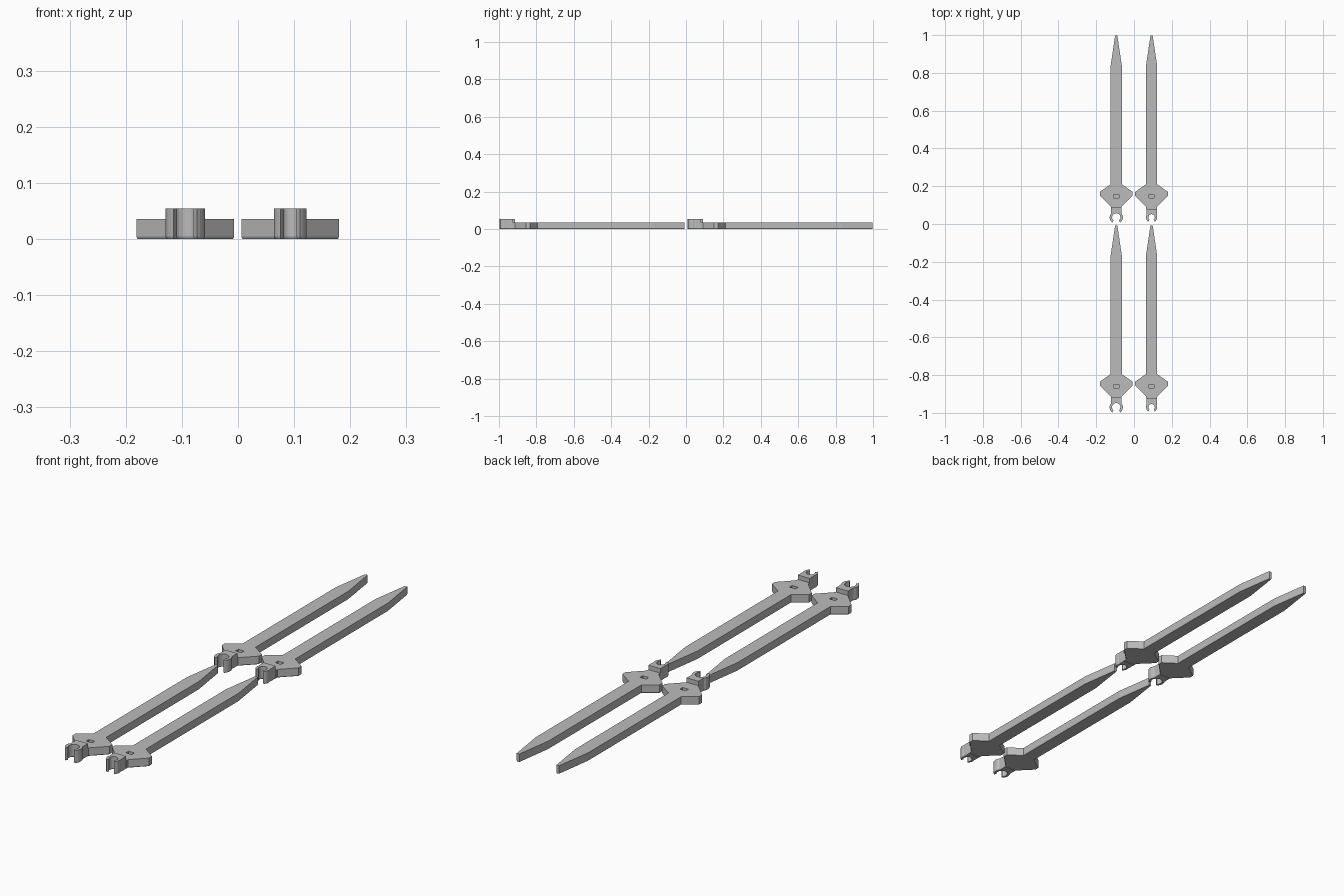
import bpy, bmesh
from math import sin, cos, radians
from mathutils import Vector

if "Cube" in bpy.data.objects:
    bpy.data.objects.remove(bpy.data.objects["Cube"])

grey = bpy.data.materials.new("plain grey plastic")
grey.use_nodes = True
grey.diffuse_color = (0.5, 0.5, 0.5, 1)
grey.node_tree.nodes["Principled BSDF"].inputs["Base Color"].default_value = (0.5, 0.5, 0.5, 1)

CHAMFER = 0.004


def prism(name, half, height, origin):
    """Mirror a half outline across x = 0, extrude it and chamfer its underside."""
    outline = half + [(-x, y) for x, y in reversed(half) if x > 1e-5]
    bm = bmesh.new()
    base = bm.faces.new([bm.verts.new((x, y, CHAMFER)) for x, y in outline])
    top = bmesh.ops.extrude_face_region(bm, geom=[base], use_keep_orig=True)["geom"]
    moved = [v for v in top if isinstance(v, bmesh.types.BMVert)]
    bmesh.ops.translate(bm, verts=moved, vec=(0, 0, height - CHAMFER))
    bmesh.ops.recalc_face_normals(bm, faces=bm.faces[:])
    bottom = min(bm.faces, key=lambda f: f.calc_center_median().z)
    bmesh.ops.inset_region(bm, faces=[bottom], thickness=0.002, depth=0)
    bmesh.ops.translate(bm, verts=bottom.verts[:], vec=(0, 0, -CHAMFER))
    mesh = bpy.data.meshes.new(name)
    bm.to_mesh(mesh)
    bm.free()
    mesh.materials.append(grey)
    obj = bpy.data.objects.new(name, mesh)
    obj.location = origin
    bpy.context.collection.objects.link(obj)
    return obj


def arc(radius, centre_y, start, end, steps):
    angles = [radians(start + (end - start) * i / steps) for i in range(steps + 1)]
    return [(radius * cos(a), centre_y + radius * sin(a)) for a in angles]


def stake(label, origin, clip_radius, hole_radius, clip_end):
    # Pointed blade with a wide lozenge shoulder
    blade = prism(label + "_blade",
                  [(0.029, clip_end), (0.029, 0.09), (0.087, 0.148), (0.087, 0.168),
                   (0.03, 0.208), (0.03, 0.833), (0.006, 0.995)], 0.035, origin)

    # Small pocket sunk in the shoulder
    bpy.ops.mesh.primitive_cube_add(size=1, location=Vector(origin) + Vector((0, 0.145, 0.035)))
    cutter = bpy.context.object
    cutter.name = "pocket_cutter"
    cutter.scale = (0.028, 0.018, 0.026)
    cutter.hide_render = True
    pocket = blade.modifiers.new("pocket", "BOOLEAN")
    pocket.object = cutter
    pocket.operation = "DIFFERENCE"
    pocket.solver = "EXACT"
    bpy.context.view_layer.objects.active = blade
    bpy.ops.object.modifier_apply(modifier=pocket.name)
    bpy.data.objects.remove(cutter)

    # Open snap clip at the foot
    centre = 0.033
    half = [(0.028, clip_end), (0.028, 0.052)]
    half += arc(clip_radius, centre, 20, -53, 6)
    half += arc(hole_radius, centre, -48, 90, 9)
    prism(label + "_clip", half, 0.054, origin)


# Two columns of two stakes; the right column has the larger clips
for row, y in (("front", -1.005), ("back", 0.0)):
    stake(row + "_right", (-0.094, y + 0.002, 0), 0.035, 0.022, 0.088)
    stake(row + "_left", (0.093, y + 0.002, 0), 0.029, 0.017, 0.078)
